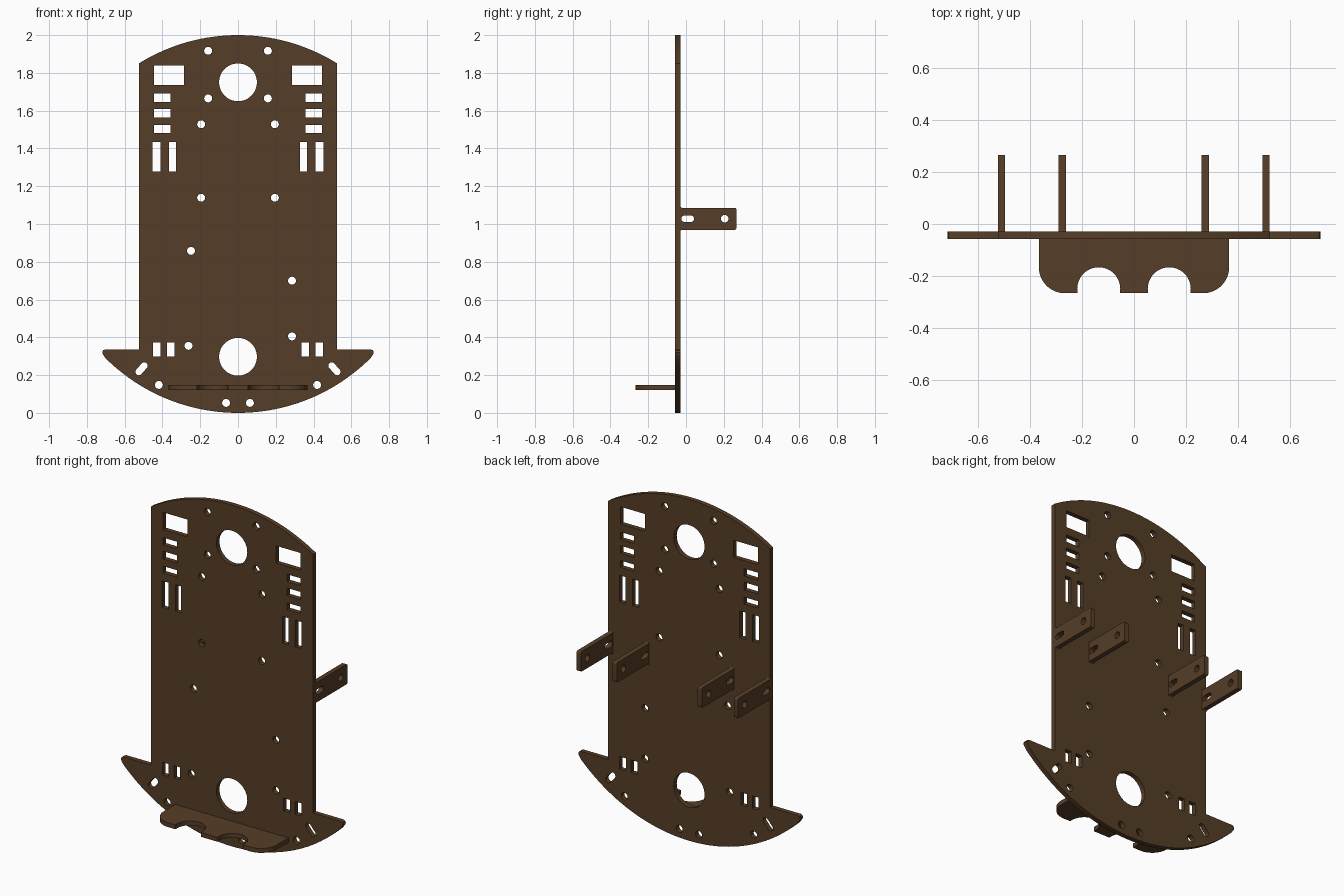
import bpy, bmesh
from math import sin, cos, pi, asin, atan2
from mathutils import Matrix

if "Cube" in bpy.data.objects:
    bpy.data.objects.remove(bpy.data.objects["Cube"])

mat = bpy.data.materials.new("brown_plate")
mat.diffuse_color = (0.092, 0.047, 0.02, 1)
mat.use_nodes = True
mat.node_tree.nodes["Principled BSDF"].inputs["Base Color"].default_value = mat.diffuse_color


def arc(cx, cy, r, a0, a1, n):
    return [(cx + r * cos(a0 + (a1 - a0) * i / n), cy + r * sin(a0 + (a1 - a0) * i / n))
            for i in range(n + 1)]


def circle(x, y, r, n=32):
    return arc(x, y, r, 0, 2 * pi, n)[:-1]


def rect(x0, x1, y0, y1):
    return [(x0, y0), (x1, y0), (x1, y1), (x0, y1)]


def slot(x0, y0, x1, y1, r):
    a = atan2(y1 - y0, x1 - x0)
    return arc(x1, y1, r, a - pi / 2, a + pi / 2, 10) + arc(x0, y0, r, a + pi / 2, a + 3 * pi / 2, 10)


def flip(loop):
    return [(-x, y) for x, y in reversed(loop)]


def sheet(name, loops, thickness, matrix):
    """Cut a flat sheet from an outline plus hole loops."""
    cu = bpy.data.curves.new(name, 'CURVE')
    cu.dimensions, cu.fill_mode, cu.extrude = '2D', 'BOTH', thickness / 2
    for loop in loops:
        sp = cu.splines.new('POLY')
        sp.points.add(len(loop) - 1)
        for p, (x, y) in zip(sp.points, loop):
            p.co = (x, y, 0, 1)
        sp.use_cyclic_u = True
    tmp = bpy.data.objects.new(name + "_curve", cu)
    bpy.context.collection.objects.link(tmp)
    dg = bpy.context.evaluated_depsgraph_get()
    me = bpy.data.meshes.new_from_object(tmp.evaluated_get(dg))
    bpy.data.objects.remove(tmp)
    me.transform(matrix)
    bm = bmesh.new()
    bm.from_mesh(me)
    bmesh.ops.remove_doubles(bm, verts=bm.verts, dist=1e-5)
    bmesh.ops.recalc_face_normals(bm, faces=bm.faces)
    bm.to_mesh(me)
    bm.free()
    me.materials.clear()
    me.materials.append(mat)
    ob = bpy.data.objects.new(name, me)
    bpy.context.collection.objects.link(ob)
    bpy.ops.object.select_all(action='DESELECT')
    ob.select_set(True)
    bpy.context.view_layer.objects.active = ob
    bpy.ops.object.shade_smooth_by_angle(angle=0.5)
    return ob


# Base plate outline: curved bottom, side wings, curved top
R = 0.994
t, b = asin(0.525 / R), asin(0.702 / R)
outline = arc(0, R, R, -pi / 2 - b, -pi / 2 + b, 48)
wing = [(0.716, 0.311), (0.719, 0.32), (0.715, 0.331), (0.704, 0.336), (0.525, 0.336)]
outline += wing + arc(0, 2 - R, R, pi / 2 - t, pi / 2 + t, 40) + flip(wing)

# Plate holes
holes = [circle(0, 1.75, 0.1, 48), circle(0, 0.297, 0.1, 48)]
for x, z in [(-0.249, 0.858), (0.286, 0.70), (0.286, 0.405), (-0.262, 0.355)]:
    holes.append(circle(x, z, 0.021))
paired = [circle(x, z, 0.021) for x, z in
          [(0.158, 1.917), (0.158, 1.665), (0.195, 1.528), (0.195, 1.139), (0.419, 0.148), (0.063, 0.053)]]
paired += [rect(*r) for r in [
    (0.286, 0.445, 1.737, 1.838),
    (0.357, 0.445, 1.647, 1.69), (0.357, 0.445, 1.565, 1.61), (0.357, 0.445, 1.483, 1.523),
    (0.328, 0.366, 1.279, 1.435), (0.411, 0.452, 1.279, 1.435),
    (0.336, 0.376, 0.299, 0.373), (0.41, 0.451, 0.299, 0.373)]]
paired.append(slot(0.525, 0.217, 0.496, 0.25, 0.018))
for h in paired:
    holes += [h, flip(h)]
sheet("base_plate", [outline] + holes, 0.028,
      Matrix.Translation((0, -0.043, 0)) @ Matrix.Rotation(pi / 2, 4, 'X'))

# Motor brackets standing off the back, with flared roots
z0, z1, y0, y1, f = 0.969, 1.086, -0.03, 0.267, 0.01
bracket = (arc(y0 + f, z0 - f, f, pi, pi / 2, 5) + arc(y1 - f, z0 + f, f, -pi / 2, 0, 5)
           + arc(y1 - f, z1 - f, f, 0, pi / 2, 5) + arc(y0 + f, z1 + f, f, -pi / 2, -pi, 5))
b_holes = [circle(0.205, 1.028, 0.02), slot(-0.008, 1.028, 0.026, 1.028, 0.017)]
to_yz = Matrix(((0, 0, 1, 0), (1, 0, 0, 0), (0, 1, 0, 0), (0, 0, 0, 1)))
for i, x in enumerate((-0.511, -0.277, 0.275, 0.509)):
    sheet(f"motor_bracket_{i + 1}", [bracket] + b_holes, 0.028, Matrix.Translation((x, 0, 0)) @ to_yz)

# Front sensor shelf with two round notches
half = ([(0.367, -0.05)] + arc(0.267, -0.167, 0.1, 0, -pi / 2, 12) + [(0.218, -0.267)]
        + arc(0.136, -0.25, 0.083, 0, pi, 24) + [(0.054, -0.267)])
sheet("sensor_shelf", [half + flip(half)], 0.026, Matrix.Translation((0, 0, 0.135)))
